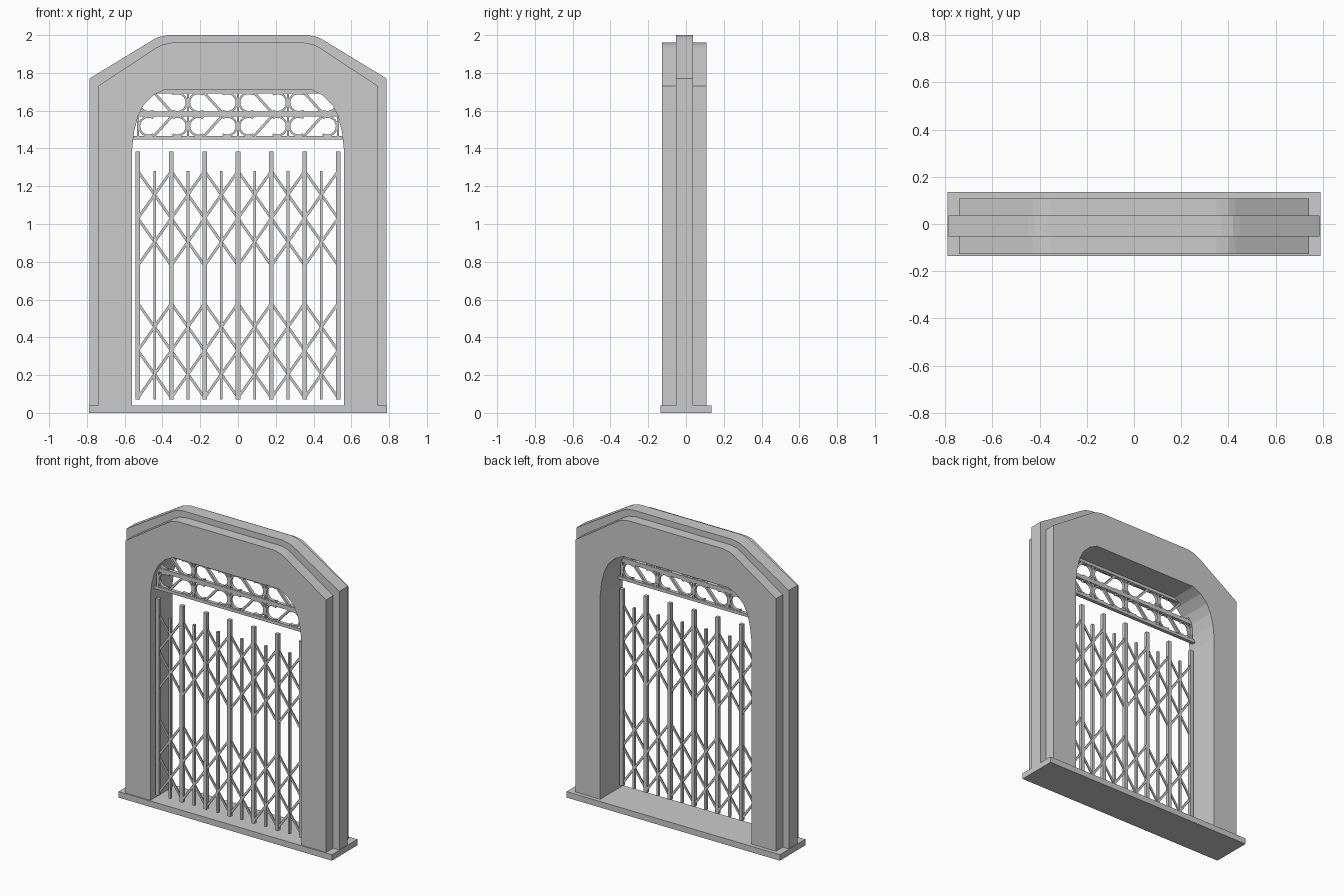
import bpy, bmesh, math
from mathutils import Vector

cube = bpy.data.objects.get("Cube")
if cube:
    bpy.data.objects.remove(cube, do_unlink=True)

grey = bpy.data.materials.new("plain grey")
grey.use_nodes = True
grey.diffuse_color = (0.6, 0.6, 0.6, 1)
grey.node_tree.nodes["Principled BSDF"].inputs["Base Color"].default_value = (0.6, 0.6, 0.6, 1)


def finish(name, bm):
    bmesh.ops.recalc_face_normals(bm, faces=bm.faces)
    mesh = bpy.data.meshes.new(name)
    bm.to_mesh(mesh)
    bm.free()
    mesh.materials.append(grey)
    obj = bpy.data.objects.new(name, mesh)
    bpy.context.collection.objects.link(obj)
    return obj


def prism(bm, points, y0, y1):
    """Extrude an x-z outline from y0 to y1."""
    face = bm.faces.new([bm.verts.new((x, y0, z)) for x, z in points])
    out = bmesh.ops.extrude_face_region(bm, geom=[face])
    moved = [v for v in out["geom"] if isinstance(v, bmesh.types.BMVert)]
    bmesh.ops.translate(bm, verts=moved, vec=(0, y1 - y0, 0))


def box(bm, x0, x1, z0, z1, y0, y1):
    prism(bm, [(x0, z0), (x1, z0), (x1, z1), (x0, z1)], y0, y1)


def strip(bm, path, width, y0, y1):
    """Flat bar of even width following an open x-z path."""
    pts = [Vector(p) for p in path]
    left, right = [], []
    for i, p in enumerate(pts):
        d = (pts[min(i + 1, len(pts) - 1)] - pts[max(i - 1, 0)]).normalized()
        n = Vector((-d.y, d.x)) * width / 2
        left.append(p + n)
        right.append(p - n)
    prism(bm, left + right[::-1], y0, y1)


def mirrored(half):
    return half + [(-x, z) for x, z in reversed(half)]


def arch(name, outer, inner, y0, y1):
    bm = bmesh.new()
    prism(bm, mirrored(outer) + mirrored(inner)[::-1], y0, y1)
    return finish(name, bm)


# Stone surround: a deep arch with a wider, thinner rib around it
BASE_TOP = 0.04
opening = [(0.56, BASE_TOP), (0.56, 1.4), (0.55, 1.49), (0.53, 1.57),
           (0.5, 1.63), (0.45, 1.68), (0.39, 1.71)]
arch("surround", [(0.742, BASE_TOP), (0.742, 1.73), (0.43, 1.935), (0.4, 1.95), (0.35, 1.96)],
     opening, -0.128, 0.108)
arch("outer_rib", [(0.787, BASE_TOP), (0.787, 1.77), (0.45, 1.975), (0.42, 1.99), (0.37, 2.0)],
     [(0.65, BASE_TOP), (0.65, 1.65), (0.4, 1.85)], -0.053, 0.036)

# Threshold
bm = bmesh.new()
box(bm, -0.79, 0.79, 0, BASE_TOP, -0.135, 0.135)
finish("threshold", bm)

# Gate uprights: alternating tall and short bars
Y = -0.085
STEP = 0.0883
tall, short = bmesh.new(), bmesh.new()
for k in range(-6, 7):
    x = k * STEP
    if k % 2 == 0:
        box(tall, x - 0.012, x + 0.012, 0.07, 1.385, Y - 0.012, Y + 0.012)
    else:
        box(short, x - 0.007, x + 0.007, 0.07, 1.28, Y - 0.009, Y + 0.009)
finish("tall_bars", tall)
finish("short_bars", short)

# Folding lattice: two bands of crossed straps, each on its own layer
for name, centre in (("lower_lattice", 0.33), ("upper_lattice", 1.03)):
    bm = bmesh.new()
    for k in range(-6, 6):
        for level in (-1, 0):
            for slope, y in ((1, Y - 0.008), (-1, Y)):
                # a strap runs between a tall and a short bar
                lift = 0.125 * slope / 2
                for mid in (centre + (level + 0.5) * 0.25 - 0.0625,
                            centre + (level + 0.5) * 0.25 + 0.0625):
                    rising = (k % 2 == 0) == (mid < centre + (level + 0.5) * 0.25)
                    if rising == (slope > 0):
                        strip(bm, [(k * STEP, mid - lift), ((k + 1) * STEP, mid + lift)],
                              0.014, y, y + 0.008)
    finish(name, bm)

# Fretwork panel above the gate: rails, posts and scrolls
F0, F1 = Y - 0.01, Y + 0.01
bm = bmesh.new()
for z0, z1 in ((1.447, 1.467), (1.568, 1.595), (1.69, 1.72)):
    box(bm, -0.565, 0.565, z0, z1, F0 - 0.002, F1 + 0.002)
for i in range(-2, 3):
    x = i * 0.265
    box(bm, x - 0.006, x + 0.006, 1.46, 1.7, F0, F1)
finish("fretwork_rails", bm)

bm = bmesh.new()
for zc, flip in ((1.643, 1), (1.518, -1)):
    r = 0.05
    for i in range(4):
        xc = (i - 1.5) * 0.265
        for side in (-1, 1):
            # rounded end beside each post
            cx = xc + side * 0.076
            arc = [(cx + side * r * math.cos(a), zc + r * math.sin(a))
                   for a in (math.radians(d) for d in range(-120, 121, 20))]
            strip(bm, arc, 0.011, F0, F1)
        # slanted bar joining the two rounded ends
        strip(bm, [(xc - 0.045, zc + flip * r), (xc + 0.045, zc - flip * r)], 0.014, F0, F1)
finish("fretwork_scrolls", bm)
